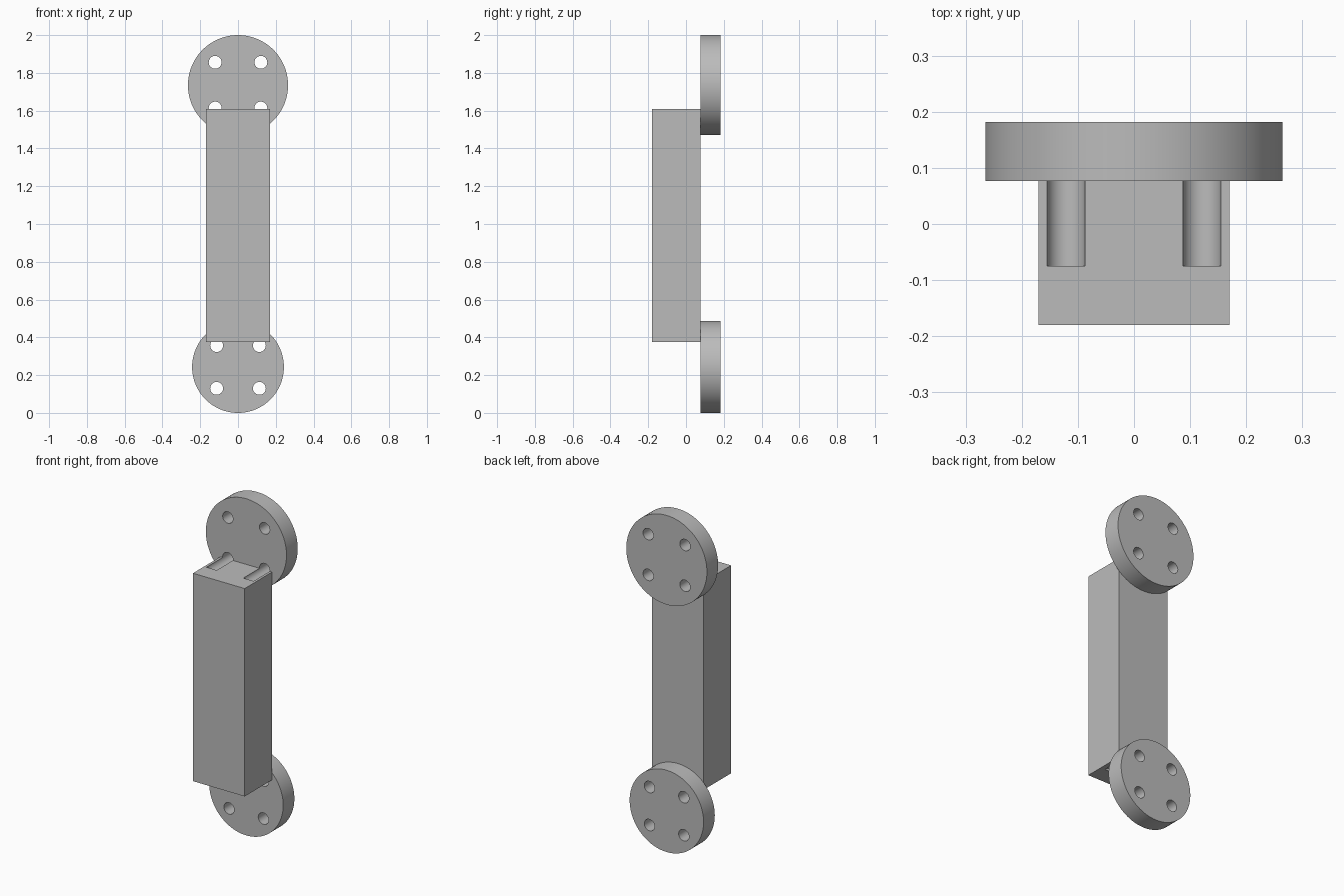
import bpy
import math

cube = bpy.data.objects.get("Cube")
if cube:
    bpy.data.objects.remove(cube, do_unlink=True)

grey = bpy.data.materials.new("plain_grey")
grey.use_nodes = True
grey.diffuse_color = (0.5, 0.5, 0.5, 1)
grey.node_tree.nodes["Principled BSDF"].inputs["Base Color"].default_value = (0.5, 0.5, 0.5, 1)

FRONT, SEAT, BACK = -0.18, 0.077, 0.182   # bar front, flange front, flange back
HOLE_END = -0.075                         # depth the bolt holes reach into the bar
HOLE_R = 0.034


def rod(name, radius, x, z, y0, y1, sides):
    """Cylinder lying along y."""
    bpy.ops.mesh.primitive_cylinder_add(vertices=sides, radius=radius, depth=y1 - y0)
    ob = bpy.context.object
    ob.name = name
    ob.rotation_euler = (math.pi / 2, 0, 0)
    ob.location = (x, (y0 + y1) / 2, z)
    bpy.ops.object.transform_apply(location=True, rotation=True, scale=True)
    return ob


def cut(ob, cutter):
    mod = ob.modifiers.new("bolt_hole", 'BOOLEAN')
    mod.operation = 'DIFFERENCE'
    mod.solver = 'EXACT'
    mod.object = cutter
    bpy.ops.object.select_all(action='DESELECT')
    bpy.context.view_layer.objects.active = ob
    ob.select_set(True)
    bpy.ops.object.modifier_apply(modifier=mod.name)


# Square bar
bpy.ops.mesh.primitive_cube_add(size=1)
bar = bpy.context.object
bar.name = "square_bar"
bar.scale = (0.34, SEAT - FRONT, 1.235)
bar.location = (0, (SEAT + FRONT) / 2, 0.9925)
bpy.ops.object.transform_apply(location=True, rotation=True, scale=True)
bar.data.materials.append(grey)
parts = [bar]

# Round flanges, each with four bolt holes that also notch the bar ends
for name, radius, z, pitch in (("upper_flange", 0.265, 1.735, 0.121),
                               ("lower_flange", 0.243, 0.243, 0.113)):
    flange = rod(name, radius, 0, z, SEAT, BACK, 96)
    flange.data.materials.append(grey)
    parts.append(flange)
    for sx in (-1, 1):
        for sz in (-1, 1):
            drill = rod("drill", HOLE_R, sx * pitch, z + sz * pitch, HOLE_END, BACK + 0.1, 32)
            drill.data.materials.append(grey)
            drill.hide_render = True
            cut(flange, drill)
            if sz * (z - 1) < 0:          # holes on the side facing the bar
                cut(bar, drill)
            bpy.data.objects.remove(drill, do_unlink=True)

# Smooth the round walls, keep the edges crisp
for ob in parts:
    bpy.ops.object.select_all(action='DESELECT')
    ob.select_set(True)
    bpy.context.view_layer.objects.active = ob
    bpy.ops.object.shade_smooth_by_angle(angle=math.radians(30))
